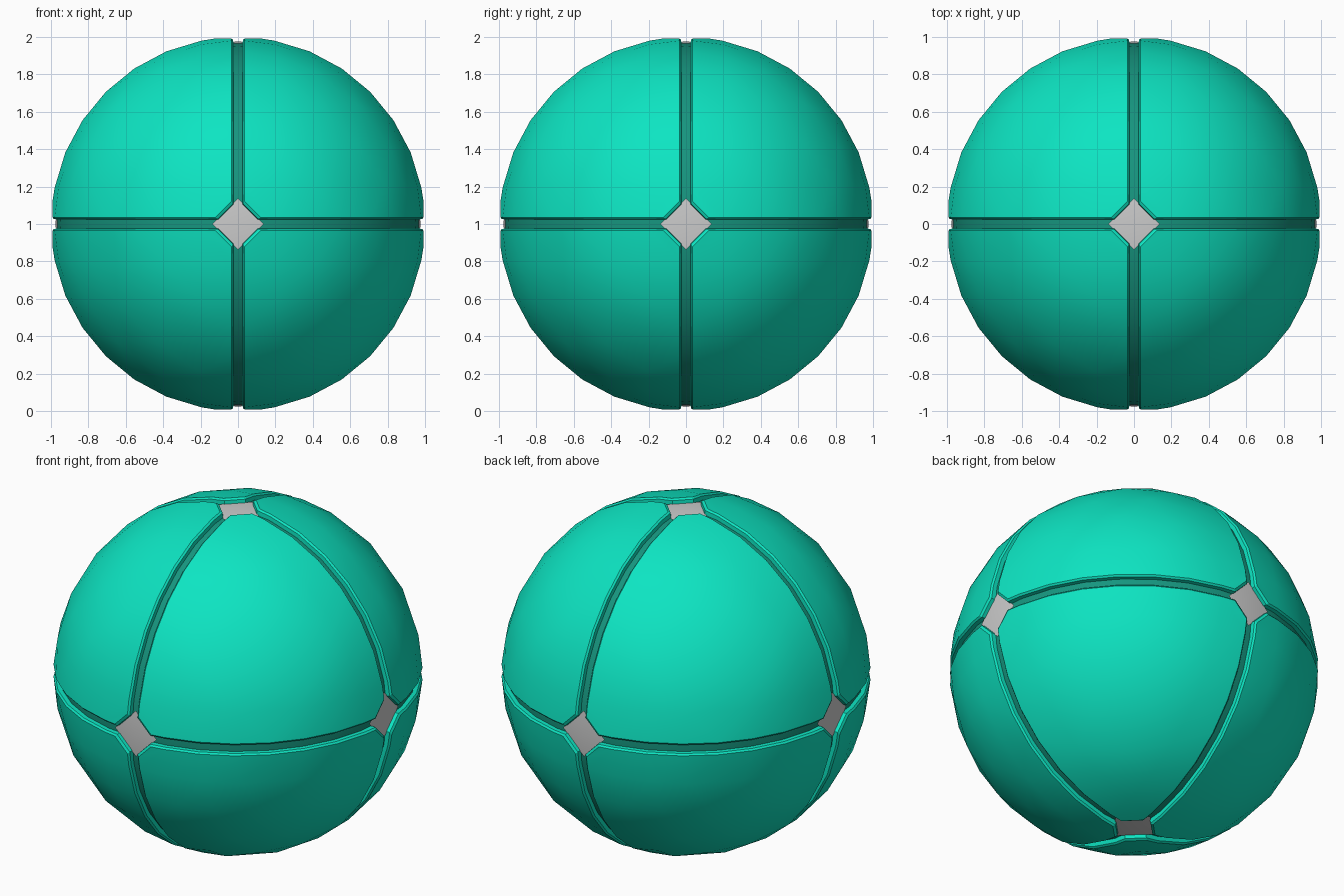
import bpy, bmesh
from mathutils import Vector, Quaternion

if "Cube" in bpy.data.objects:
    bpy.data.objects.remove(bpy.data.objects["Cube"])

CENTRE = Vector((0, 0, 1))


def material(name, color):
    m = bpy.data.materials.new(name)
    m.diffuse_color = (*color, 1)
    m.use_nodes = True
    m.node_tree.nodes["Principled BSDF"].inputs["Base Color"].default_value = m.diffuse_color
    return m


def octant():
    """One eighth of a sphere: a triangle split three times."""
    bm = bmesh.new()
    bm.faces.new([bm.verts.new(p) for p in ((1, 0, 0), (0, 1, 0), (0, 0, 1))])
    for _ in range(3):
        bmesh.ops.subdivide_edges(bm, edges=bm.edges[:], cuts=1, use_grid_fill=True)
        for v in bm.verts:
            v.co.normalize()
    return bm


def add_mirrored(name, bm, mat, merge):
    me = bpy.data.meshes.new(name)
    bmesh.ops.recalc_face_normals(bm, faces=bm.faces[:])
    bm.normal_update()
    if sum(f.normal.dot(f.calc_center_median()) for f in bm.faces) < 0:
        bmesh.ops.reverse_faces(bm, faces=bm.faces[:])
    bm.to_mesh(me)
    bm.free()
    ob = bpy.data.objects.new(name, me)
    bpy.context.collection.objects.link(ob)
    ob.location = CENTRE
    me.materials.append(mat)
    smooth(ob)
    mod = ob.modifiers.new("Mirror", 'MIRROR')
    mod.use_axis = (True, True, True)
    mod.use_mirror_merge = merge
    return ob


def smooth(ob):
    bpy.ops.object.select_all(action='DESELECT')
    ob.select_set(True)
    bpy.context.view_layer.objects.active = ob
    bpy.ops.object.shade_smooth_by_angle(angle=0.52)


teal = material("teal", (0.004, 0.78, 0.54))
dark_teal = material("dark_teal", (0.008, 0.3, 0.21))

# Groove floor: slightly smaller inner ball
bm = octant()
for v in bm.verts:
    v.co *= 0.969
add_mirrored("groove_floor", bm, dark_teal, True)

# Shell panels: pull borders back from the great circles, trim the corners
bm = octant()
for v in bm.verts:
    v.co = Vector([max(c, 0.036) for c in v.co]).normalized()
for n in ((1, 1, 0), (1, 0, 1), (0, 1, 1)):
    n = Vector(n)
    bmesh.ops.bisect_plane(bm, geom=bm.verts[:] + bm.edges[:] + bm.faces[:],
                           plane_co=n * 0.0775, plane_no=n, clear_inner=True)
for v in bm.verts:
    v.co.normalize()
# Bevelled lip, then a wall down into the groove
ring = [e for e in bm.edges if e.is_boundary]
for shift, radius in ((0.010, 0.991), (0.001, 0.95)):
    geom = bmesh.ops.extrude_edge_only(bm, edges=ring)["geom"]
    ring = [g for g in geom if isinstance(g, bmesh.types.BMEdge)]
    for v in (g for g in geom if isinstance(g, bmesh.types.BMVert)):
        v.co = Vector([c - shift if c < 0.13 else c for c in v.co]).normalized() * radius
    ring = [e for e in ring if e.is_boundary]
add_mirrored("shell_panels", bm, teal, False)

# Grey diamond plates where the grooves cross
for axis in range(3):
    for sign in (1, -1):
        d = Vector((0, 0, 0))
        d[axis] = sign
        q = d.to_track_quat('Z', 'Y')
        bpy.ops.mesh.primitive_cone_add(vertices=4, radius1=0.137, depth=0.012,
                                        location=CENTRE + d * 0.97,
                                        rotation=q.to_euler())
        plate = bpy.context.object
        plate.name = "diamond_plate"
        smooth(plate)
